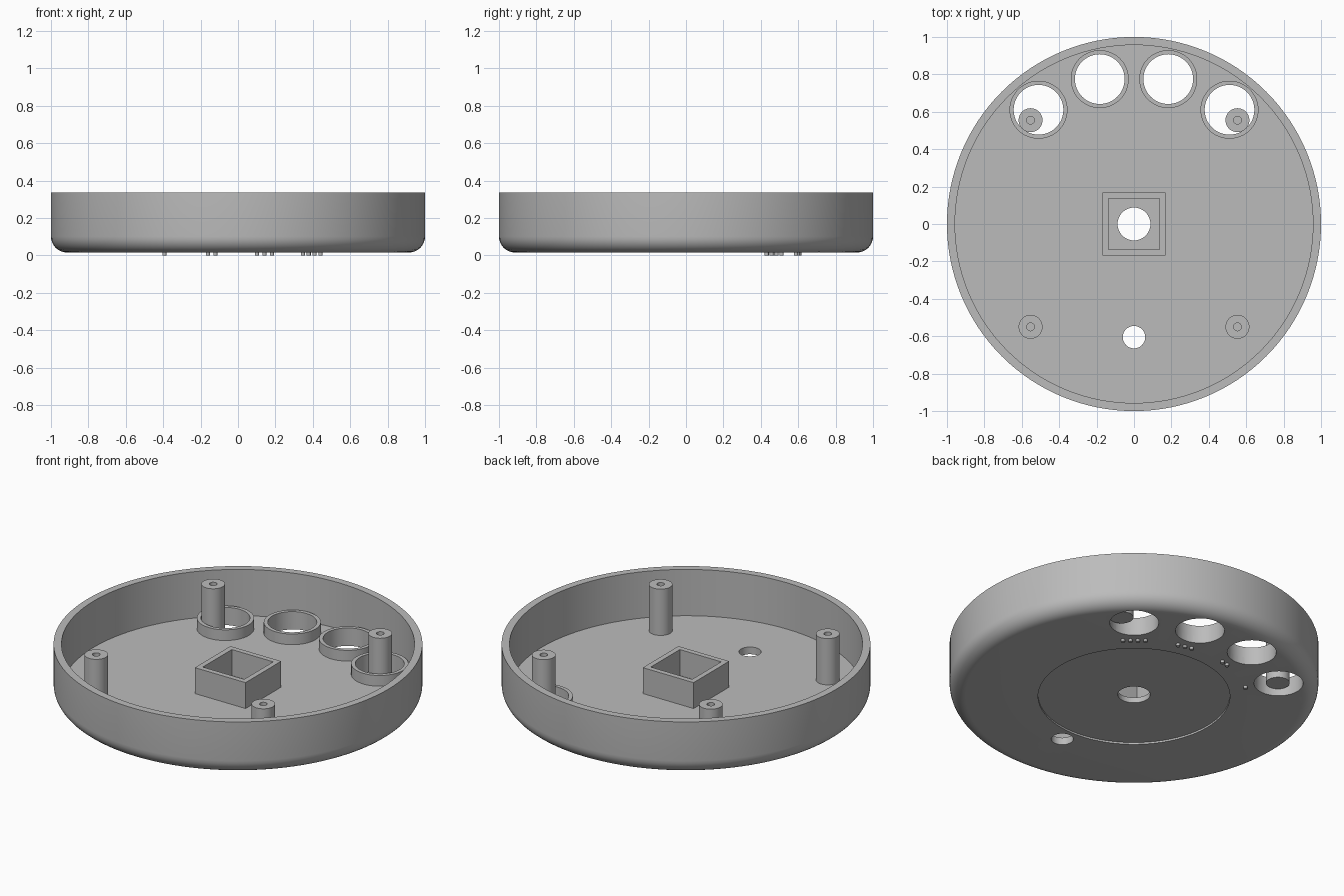
import bpy, bmesh
from math import sin, cos, pi, radians
from mathutils import Matrix, Vector

if "Cube" in bpy.data.objects:
    bpy.data.objects.remove(bpy.data.objects["Cube"], do_unlink=True)

grey = bpy.data.materials.new("plain grey")
grey.use_nodes = True
colour = (0.5, 0.5, 0.5, 1)
grey.diffuse_color = colour
grey.node_tree.nodes["Principled BSDF"].inputs["Base Color"].default_value = colour

BASE, FLOOR, RIM = 0.015, 0.058, 0.335


def finish(name, bm):
    bmesh.ops.remove_doubles(bm, verts=bm.verts, dist=1e-5)
    bmesh.ops.recalc_face_normals(bm, faces=bm.faces)
    mesh = bpy.data.meshes.new(name)
    bm.to_mesh(mesh)
    bm.free()
    mesh.materials.append(grey)
    ob = bpy.data.objects.new(name, mesh)
    bpy.context.collection.objects.link(ob)
    return ob


def smooth(ob):
    bpy.ops.object.select_all(action="DESELECT")
    ob.select_set(True)
    bpy.context.view_layer.objects.active = ob
    bpy.ops.object.shade_smooth_by_angle(angle=radians(30))


def lathe(name, profile, x=0, y=0, steps=48):
    """Spin a closed (radius, height) outline about a vertical axis."""
    bm = bmesh.new()
    verts = [bm.verts.new((r, 0, z)) for r, z in profile]
    edges = [bm.edges.new((a, b)) for a, b in zip(verts, verts[1:] + verts[:1])
             if a.co.x + b.co.x > 0]
    bmesh.ops.spin(bm, geom=verts + edges, cent=(0, 0, 0), axis=(0, 0, 1),
                   angle=2 * pi, steps=steps, use_merge=True)
    bmesh.ops.translate(bm, verts=bm.verts, vec=(x, y, 0))
    return finish(name, bm)


def tube(name, x, y, outer, inner, low, high):
    smooth(lathe(name, [(outer, low), (outer, high), (inner, high), (inner, low)], x, y))


def polar(radius, degrees):
    return Vector((radius * cos(radians(degrees)), radius * sin(radians(degrees)), 0))


# Round tray with a filleted lower edge and a shallow recess underneath
fillet = 0.086
arc = [(1 - fillet + fillet * sin(t * pi / 16), BASE + fillet - fillet * cos(t * pi / 16))
       for t in range(9)]
tray = lathe("tray", [(0, BASE + 0.011), (0.52, BASE + 0.011), (0.52, BASE)] + arc
             + [(1, RIM), (0.957, RIM), (0.957, FLOOR), (0, FLOOR)], steps=128)

# Holes through the tray floor
window_angles = (50.1, 76.7, 103.3, 129.9)
windows = [polar(0.796, a) for a in window_angles]
holes = [(p.x, p.y, 0.133) for p in windows] + [(0, 0, 0.088), (0, -0.605, 0.06)]
bm = bmesh.new()
for x, y, r in holes:
    bmesh.ops.create_cone(bm, cap_ends=True, segments=48, radius1=r, radius2=r, depth=0.3,
                          matrix=Matrix.Translation((x, y, 0)))
cutter = finish("hole_cutter", bm)
cutter.hide_render = True
cut = tray.modifiers.new("holes", "BOOLEAN")
cut.operation, cut.solver, cut.object = "DIFFERENCE", "EXACT", cutter
bpy.context.view_layer.objects.active = tray
bpy.ops.object.modifier_apply(modifier=cut.name)
bpy.data.objects.remove(cutter, do_unlink=True)
smooth(tray)

# Raised collars round the four windows
for i, p in enumerate(windows):
    tube(f"window_collar_{i + 1}", p.x, p.y, 0.155, 0.133, FLOOR, 0.122)

# Screw posts with blind holes
for side, x in (("left", 0.553), ("right", -0.553)):
    for end, y in (("back", 0.555), ("front", -0.55)):
        smooth(lathe(f"{end}_{side}_screw_post",
                     [(0, FLOOR), (0.064, FLOOR), (0.064, RIM), (0.021, RIM),
                      (0.021, 0.1), (0, 0.1)], x, y))

# Square socket round the centre hole
bm = bmesh.new()
rings = []
for half, z in ((0.168, FLOOR), (0.168, 0.213), (0.137, 0.213), (0.137, FLOOR)):
    rings.append([bm.verts.new((half * sx, half * sy, z))
                  for sx, sy in ((1, 1), (-1, 1), (-1, -1), (1, -1))])
for a, b in zip(rings, rings[1:] + rings[:1]):
    for i in range(4):
        j = (i + 1) % 4
        bm.faces.new((a[i], a[j], b[j], b[i]))
finish("square_socket", bm)

# Counting dots under the tray, one to four beside the windows
for count, angle in zip((4, 3, 2, 1), window_angles):
    tangent = polar(1, angle + 90)
    for i in range(count):
        p = polar(0.614, angle) + tangent * 0.041 * (i - (count - 1) / 2)
        smooth(lathe(f"dot_{count}_{i + 1}",
                     [(0, 0), (0.011, 0), (0.011, BASE), (0, BASE)], p.x, p.y, 16))
